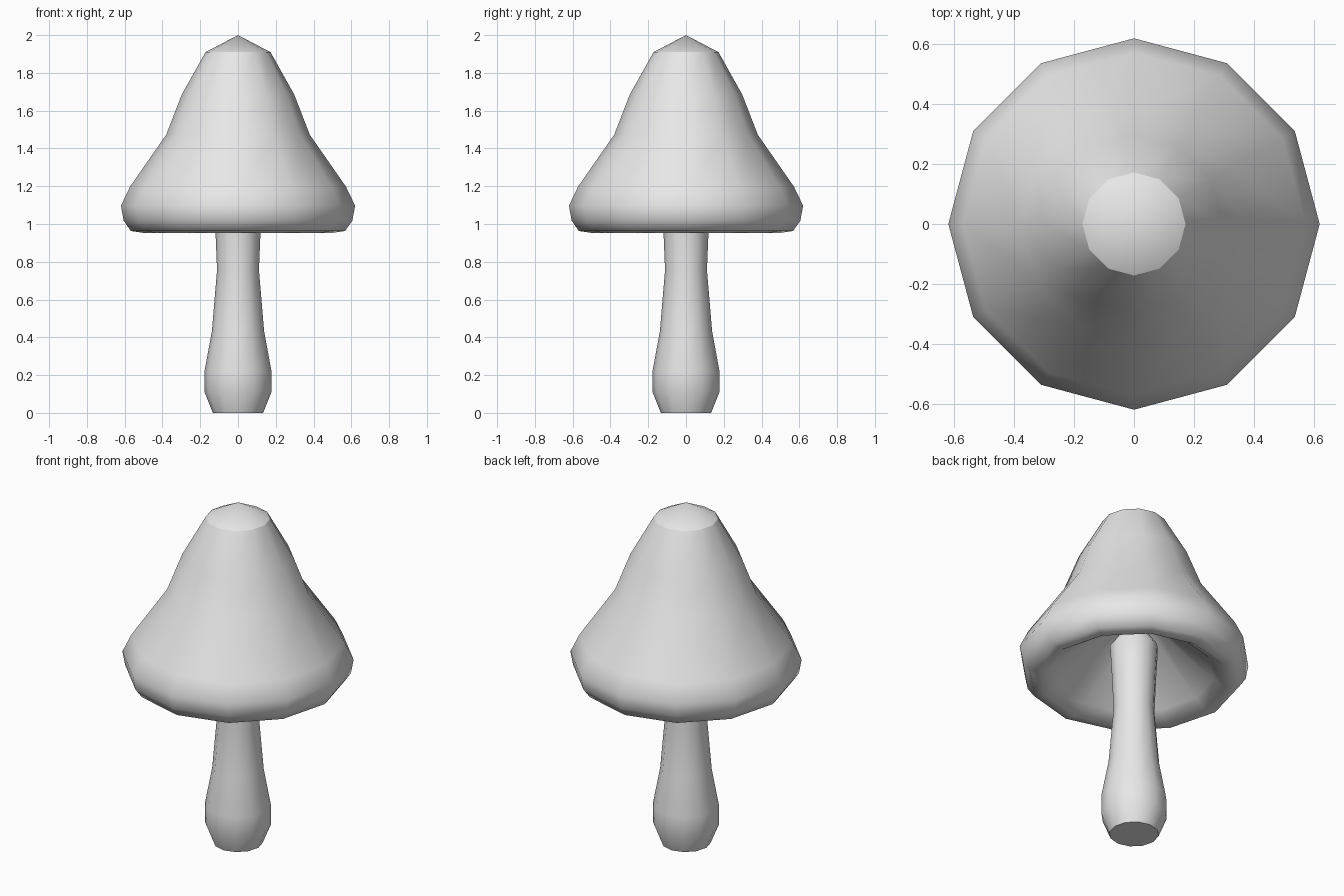
import bpy, bmesh
from math import tau, cos, sin

SIDES = 12

cube = bpy.data.objects.get("Cube")
if cube:
    bpy.data.objects.remove(cube, do_unlink=True)

# Single plain colour
grey = bpy.data.materials.new("light_grey")
grey.use_nodes = True
colour = (0.8, 0.8, 0.8, 1.0)
grey.diffuse_color = colour
grey.node_tree.nodes["Principled BSDF"].inputs["Base Color"].default_value = colour


def lathe(name, profile, sharp_rings=()):
    """Turn (radius, height) points about z; radius 0 makes a pole."""
    bm = bmesh.new()
    rings = []
    for r, z in profile:
        if r == 0:
            rings.append([bm.verts.new((0, 0, z))])
        else:
            rings.append([bm.verts.new((r * cos(tau * i / SIDES), r * sin(tau * i / SIDES), z))
                          for i in range(SIDES)])
    for low, high in zip(rings, rings[1:]):
        for i in range(SIDES):
            j = (i + 1) % SIDES
            if len(low) == 1:
                bm.faces.new((low[0], high[j], high[i]))
            elif len(high) == 1:
                bm.faces.new((low[i], low[j], high[0]))
            else:
                bm.faces.new((low[i], low[j], high[j], high[i]))
    # Close an open bottom ring with one flat face
    if len(rings[0]) > 1:
        bm.faces.new(rings[0][::-1])
    for face in bm.faces:
        face.smooth = True
    for k in sharp_rings:
        ring = rings[k]
        for i in range(SIDES):
            bm.edges.get((ring[i], ring[(i + 1) % SIDES])).smooth = False
    bmesh.ops.recalc_face_normals(bm, faces=bm.faces)
    mesh = bpy.data.meshes.new(name)
    bm.to_mesh(mesh)
    bm.free()
    mesh.materials.append(grey)
    obj = bpy.data.objects.new(name, mesh)
    bpy.context.collection.objects.link(obj)
    return obj


# Stem: bulbous foot, narrow neck, running up inside the hollow cap
lathe("stem", [(0.133, 0), (0.177, 0.11), (0.177, 0.222), (0.138, 0.434),
               (0.111, 0.757), (0.119, 0.953), (0.13, 1.15), (0, 1.34)],
      sharp_rings=[0])

# Cap: hollow underside, rolled rim, bell-shaped side and shallow pointed tip
cap = [(0, 1.31), (0.13, 1.27), (0.43, 1.0), (0.5, 0.953), (0.567, 0.963),
       (0.605, 1.017), (0.62, 1.097), (0.572, 1.197), (0.38, 1.473),
       (0.298, 1.685), (0.172, 1.91), (0, 2)]
lathe("cap", cap, sharp_rings=[len(cap) - 2])
